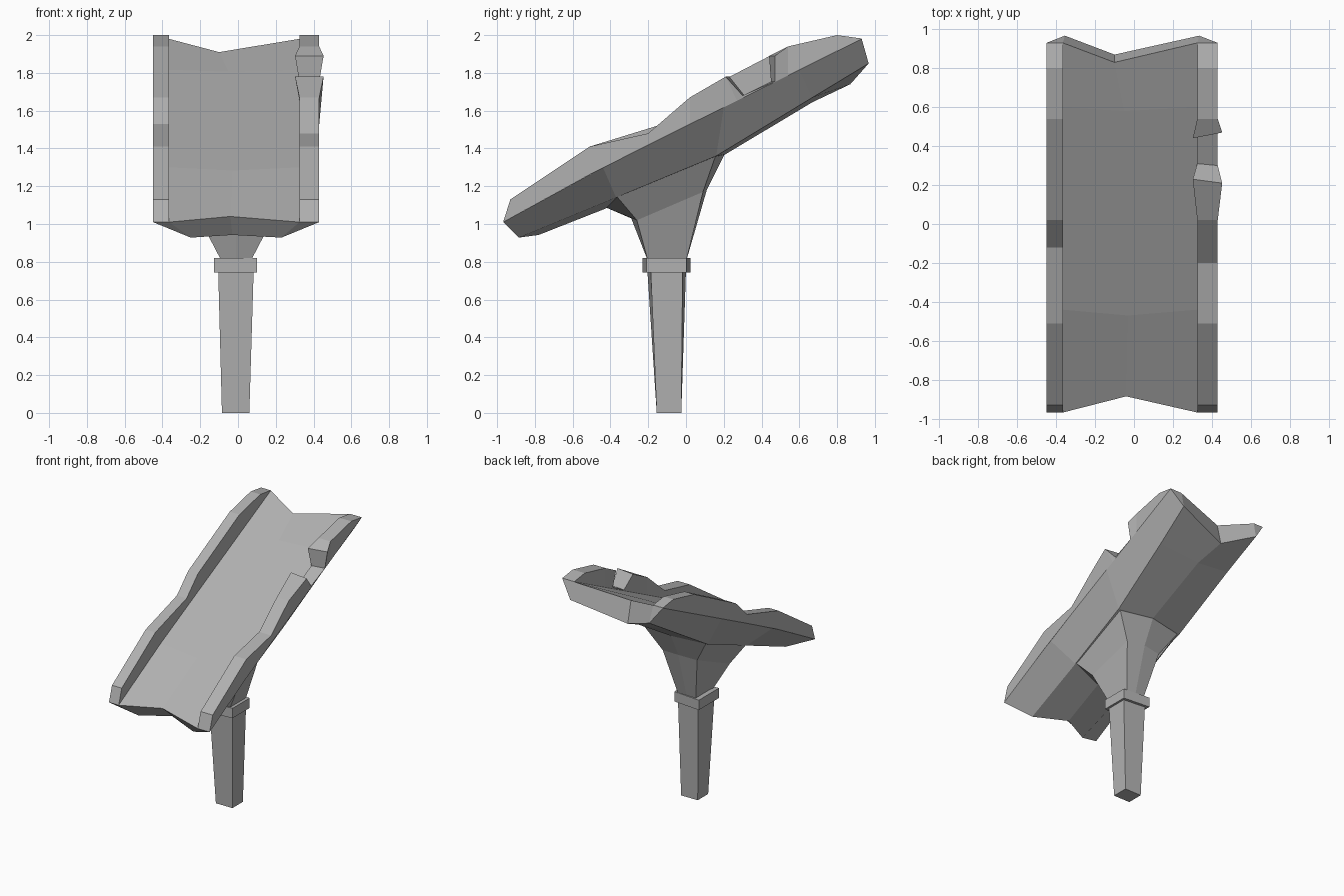
import bpy, bmesh

grey = bpy.data.materials.new("mid_grey")
grey.diffuse_color = (0.44, 0.44, 0.44, 1)


def loft(name, rings, caps=None):
    """Closed skin through rings of equal point count; caps lists the end faces by index."""
    bm = bmesh.new()
    loops = [[bm.verts.new(p) for p in r] for r in rings]
    n = len(rings[0])
    for a, b in zip(loops, loops[1:]):
        for i in range(n):
            j = (i + 1) % n
            bm.faces.new((a[i], a[j], b[j], b[i]))
    for end in (loops[0], loops[-1]):
        for cap in caps or [range(n)]:
            bm.faces.new([end[i] for i in cap])
    bmesh.ops.recalc_face_normals(bm, faces=bm.faces)
    me = bpy.data.meshes.new(name)
    bm.to_mesh(me)
    bm.free()
    me.materials.append(grey)
    ob = bpy.data.objects.new(name, me)
    bpy.context.collection.objects.link(ob)
    return ob


CX = -0.01   # slight sideways offset of the whole symmetric layout


def floor_z(y):
    """Height of the tilted trough floor."""
    return 1.01 + (y + 0.968) * 0.55 if y < -0.44 else 1.30 + (y + 0.44) * 0.4964


# Tilted bed: side top (y, z), centre top (x, y, z), lower corner (half x, y, z), keel (x, y, z)
bed = [
    ((-0.968, 1.01), (-0.04, -0.885, 1.04), (0.24, -0.885, 0.928), (-0.03, -0.78, 0.942)),
    ((-0.44, 1.30), (-0.03, -0.47, 1.283), (0.26, -0.37, 1.14), (-0.01, -0.43, 1.08)),
    ((0.20, floor_z(0.20)), (-0.03, 0.20, floor_z(0.20)), (0.29, 0.16, 1.36), (-0.01, 0.21, 1.37)),
    ((0.60, floor_z(0.60)), (-0.05, 0.58, floor_z(0.58)), (0.32, 0.67, 1.67), (-0.05, 0.67, 1.645)),
    ((0.93, 1.98), (-0.10, 0.83, 1.91), (0.345, 0.967, 1.85), (-0.10, 0.87, 1.74)),
]
loft("trough_bed", [[(CX - 0.44, *t), (-0.365, *t), c, (0.325, *t), (CX + 0.44, *t),
                     (CX + b[0], b[1], b[2]), k, (CX - b[0], b[1], b[2])]
                    for t, c, b, k in bed],
     [(0, 1, 7), (1, 2, 6, 7), (2, 3, 5, 6), (3, 4, 5)])


# Raised rims: (base y, top y, top z, flare, skew of the top edge)
def rim(name, x0, x1, sections):
    loft(name, [[(x0, yb, floor_z(yb)), (x1, yb, floor_z(yb)),
                 (x1 + f, yt + s, zt), (x0 - f, yt - s, zt)] for yb, yt, zt, f, s in sections])


front = [(-0.968, -0.93, 1.13, 0, 0), (-0.51, -0.51, 1.41, 0, 0)]
back = [(0.54, 0.54, 1.94, 0, 0), (0.80, 0.80, 2.0, 0, 0), (0.93, 0.93, 1.982, 0, 0)]
rim("left_rim", -0.45, -0.365,
    front + [(-0.12, -0.12, 1.53, 0, 0), (0.02, 0.02, 1.67, 0, 0)] + back)
rim("right_broken_rim", 0.325, 0.43, front + [
    (-0.20, -0.20, 1.48, 0, 0), (0.02, 0.02, 1.67, 0, 0), (0.27, 0.22, 1.78, 0.023, -0.01),
    (0.305, 0.305, 1.68, 0, -0.005), (0.46, 0.46, 1.755, 0, 0.01),
    (0.475, 0.455, 1.89, 0.023, 0.015)] + back)

# Flared neck: (z, y, half x) for front corner, front middle, back corner, back middle
neck = [
    ((0.80, -0.20, 0.075), (0.80, -0.20), (0.80, 0.0, 0.075), (0.80, 0.0)),
    ((1.02, -0.26, 0.19), (1.03, -0.29), (1.17, 0.09, 0.15), (1.18, 0.11)),
    ((1.15, -0.37, 0.26), (1.09, -0.43), (1.37, 0.16, 0.28), (1.38, 0.21)),
]
loft("flared_neck", [[(CX + f[2], f[1], f[0]), (CX, fm[1], fm[0]), (CX - f[2], f[1], f[0]),
                      (CX - b[2], b[1], b[0]), (CX, bm_[1], bm_[0]), (CX + b[2], b[1], b[0])]
                     for f, fm, b, bm_ in neck],
     [(1, 2, 3, 4), (4, 5, 0, 1)])


# Post and collar: slightly trapezoid blocks, narrower on the right side
def block(name, levels):
    loft(name, [[(x1, y0 + d, z), (x1, y1 - d, z), (x0, y1, z), (x0, y0, z)]
                for z, x0, x1, y0, y1, d in levels])


block("tapered_post", [(0.0, -0.085, 0.06, -0.155, -0.025, 0.0),
                       (0.76, -0.105, 0.083, -0.205, 0.0, 0.018)])
block("collar", [(0.742, -0.128, 0.10, -0.23, 0.023, 0.02),
                 (0.82, -0.128, 0.10, -0.23, 0.023, 0.02)])
